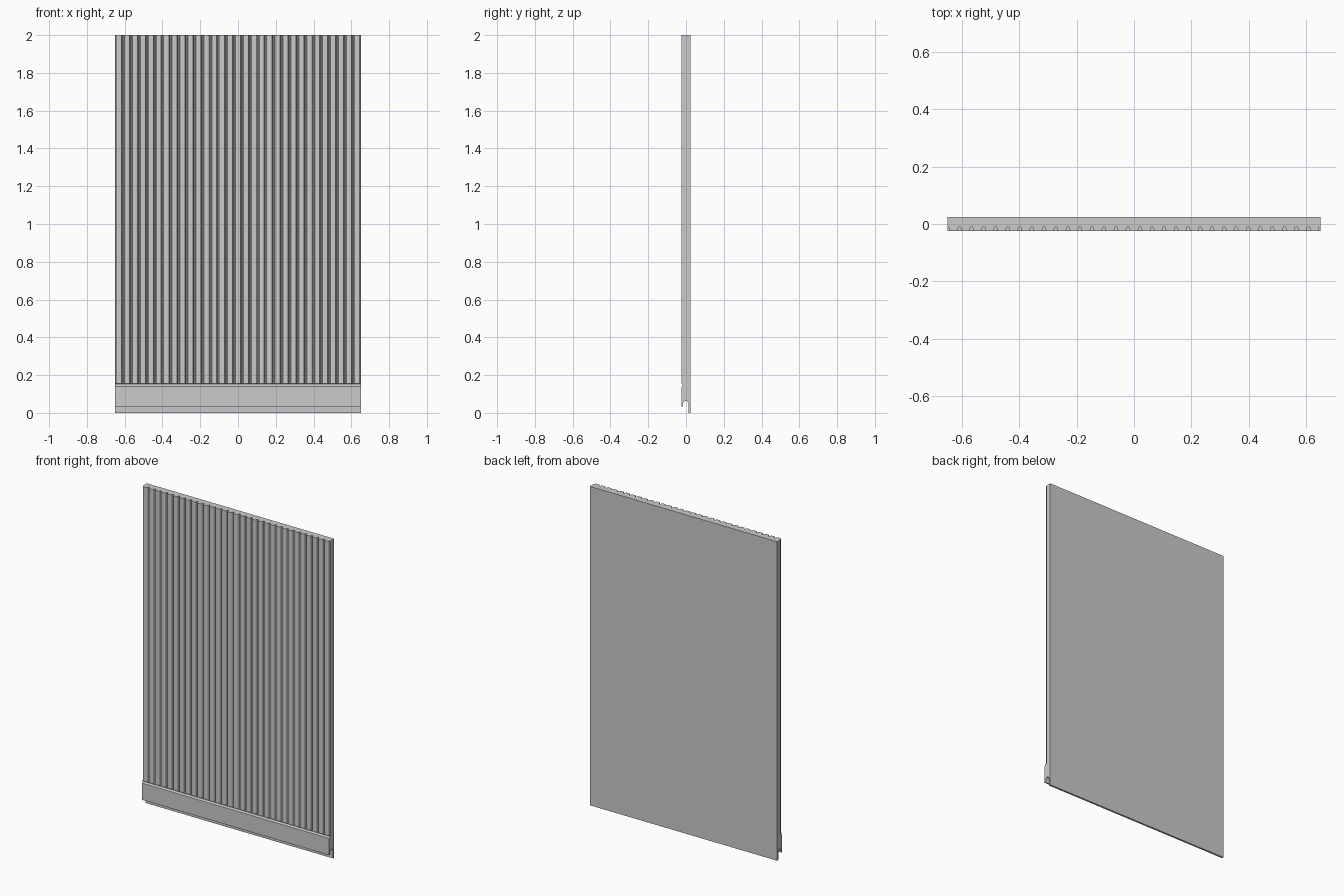
import bpy, bmesh, math

if "Cube" in bpy.data.objects:
    bpy.data.objects.remove(bpy.data.objects["Cube"])

W, H = 1.30, 2.0          # panel width and height
FRONT, BACK = -0.025, 0.025
RIB_Z = 0.155             # where the fluting starts
PITCHES = 31
PITCH = W / PITCHES


def arc(cx, cz, r, a0, a1, n):
    return [(cx + r * math.cos(math.radians(a0 + (a1 - a0) * i / n)),
             cz + r * math.sin(math.radians(a0 + (a1 - a0) * i / n))) for i in range(n + 1)]


def prism(bm, points, offset):
    verts = [bm.verts.new(p) for p in points]
    face = bm.faces.new(verts)
    ext = bmesh.ops.extrude_face_region(bm, geom=[face])
    moved = [g for g in ext["geom"] if isinstance(g, bmesh.types.BMVert)]
    bmesh.ops.translate(bm, verts=moved, vec=offset)


def finish(bm, name):
    bmesh.ops.recalc_face_normals(bm, faces=bm.faces[:])
    mesh = bpy.data.meshes.new(name)
    bm.to_mesh(mesh)
    bm.free()
    obj = bpy.data.objects.new(name, mesh)
    bpy.context.collection.objects.link(obj)
    return obj


# Panel: side section (y, z) with back leg, rounded floor channel, front lip and shadow groove
profile = [(BACK, H), (BACK, 0.0), (0.013, 0.0)]
profile += arc(-0.001, 0.049, 0.014, 0, 180, 10)
profile += [(-0.017, 0.035), (FRONT, 0.035), (FRONT, 0.140)]
profile += arc(-0.025, 0.1475, 0.0075, -60, 60, 6)
profile += [(FRONT, RIB_Z), (FRONT, H)]
bm = bmesh.new()
prism(bm, [(-W / 2, y, z) for y, z in profile], (W, 0, 0))
panel = finish(bm, "fluted_panel")

# Flutes: bell-shaped grooves, with half grooves on both side edges
half = [(0.0105, -0.035), (0.0105, -0.025), (0.0085, -0.0243), (0.007, -0.0225),
        (0.006, -0.0195), (0.005, -0.0135), (0.003, -0.0105)]
section = half + [(0, -0.0095)] + [(-x, y) for x, y in reversed(half)]
bm = bmesh.new()
for i in range(PITCHES + 1):
    cx = -W / 2 + i * PITCH
    prism(bm, [(cx + x, y, RIB_Z) for x, y in section], (0, 0, H))
cutter = finish(bm, "flute_cutter")
cutter.hide_render = True

# Cut the flutes and keep only the finished panel
mod = panel.modifiers.new("flutes", 'BOOLEAN')
mod.operation = 'DIFFERENCE'
mod.solver = 'EXACT'
mod.object = cutter
bpy.context.view_layer.objects.active = panel
panel.select_set(True)
bpy.ops.object.modifier_apply(modifier=mod.name)
bpy.data.objects.remove(cutter)
bpy.ops.object.shade_smooth_by_angle(angle=math.radians(35))
